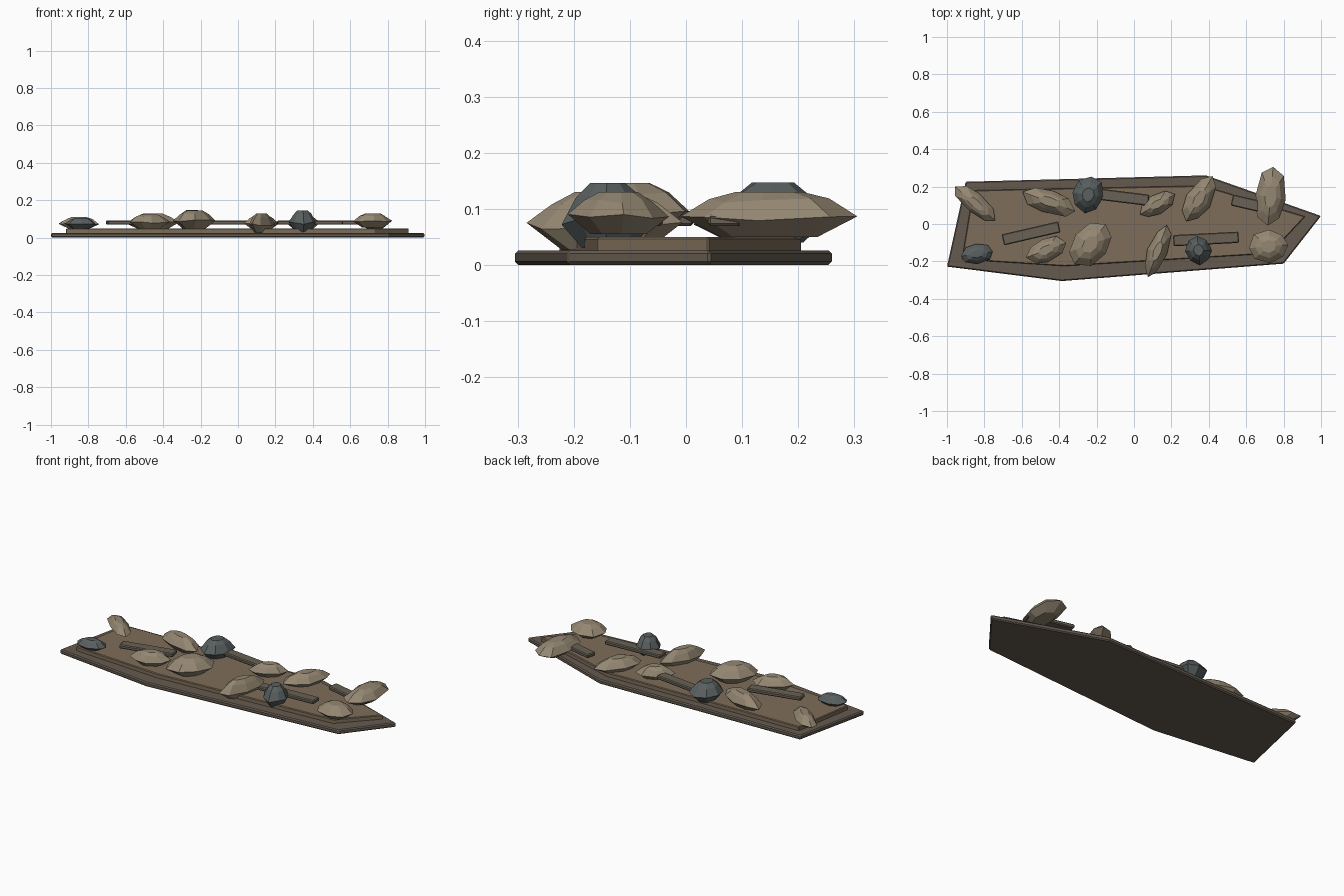
import bpy, bmesh, random
from math import cos, sin, tau, radians
from mathutils import Matrix

if "Cube" in bpy.data.objects:
    bpy.data.objects.remove(bpy.data.objects["Cube"])

random.seed(5)


def mat(name, rgb):
    m = bpy.data.materials.new(name)
    m.diffuse_color = (*rgb, 1)
    m.use_nodes = True
    m.node_tree.nodes["Principled BSDF"].inputs["Base Color"].default_value = m.diffuse_color
    return m


RIM = mat("rim_earth", (0.13, 0.105, 0.08))
SOIL = mat("soil", (0.21, 0.155, 0.10))
TAN = mat("tan_stone", (0.30, 0.245, 0.17))
DARK = mat("dark_stone", (0.10, 0.115, 0.115))
WOOD = mat("weathered_plank", (0.14, 0.12, 0.09))


def finish(name, bm, material, bevel=0):
    bmesh.ops.recalc_face_normals(bm, faces=bm.faces)
    me = bpy.data.meshes.new(name)
    bm.to_mesh(me)
    bm.free()
    me.materials.append(material)
    ob = bpy.data.objects.new(name, me)
    bpy.context.collection.objects.link(ob)
    if bevel:
        b = ob.modifiers.new("bevel", 'BEVEL')
        b.width, b.segments = bevel, 1
    return ob


def loft(bm, rings):
    vs = [[bm.verts.new(p) for p in r] for r in rings]
    n = len(vs[0])
    for a, b in zip(vs, vs[1:]):
        for i in range(n):
            j = (i + 1) % n
            bm.faces.new((a[i], a[j], b[j], b[i]))
    bm.faces.new(vs[0][::-1])
    bm.faces.new(vs[-1])


def slab(name, outline, z0, z1, material, bevel):
    bm = bmesh.new()
    loft(bm, [[(x, y, z) for x, y in outline] for z in (z0, z1)])
    return finish(name, bm, material, bevel)


def rock(name, x, y, length, width, angle, z0, z1, material):
    # stacked irregular eight-sided rings, widest below the middle
    n = 8
    jit = [random.uniform(0.9, 1.04) for _ in range(n)]
    jit[0] = jit[4] = 1
    off = [random.uniform(-0.12, 0.12) for _ in range(n)]
    off[0] = off[4] = 0
    rings = []
    for s, h in ((0.55, 0), (1, 0.42), (0.68, 0.8), (0.38, 1)):
        ring = []
        for i in range(n):
            a = tau * i / n + off[i]
            wob = random.uniform(-0.06, 0.06) if 0 < h < 1 else 0
            ring.append((s * jit[i] * length * cos(a), s * jit[i] * width * sin(a),
                         z0 + (z1 - z0) * (h + wob)))
        rings.append(ring)
    bm = bmesh.new()
    loft(bm, rings)
    ob = finish(name, bm, material)
    ob.location = (x, y, 0)
    ob.rotation_euler.z = radians(angle)


def plank(name, x, y, length, angle):
    bm = bmesh.new()
    bmesh.ops.create_cube(bm, size=1, matrix=Matrix.Diagonal((length, 0.06, 0.022, 1)))
    ob = finish(name, bm, WOOD, 0.005)
    ob.location = (x, y, 0.08)
    ob.rotation_euler.z = radians(angle)


# ground slabs
slab("ground_rim", [(-1, -0.228), (-0.385, -0.305), (0.80, -0.212), (1, 0.043),
                    (0.385, 0.26), (-0.90, 0.226)], 0, 0.026, RIM, 0.006)
slab("soil_bed", [(-0.92, -0.19), (-0.37, -0.225), (0.73, -0.158), (0.915, 0.04),
                  (0.37, 0.205), (-0.86, 0.18)], 0.02, 0.05, SOIL, 0.004)

# rocks: x, y, half length, half width, angle, bottom, top, material
ROCKS = [
    (-0.85, 0.11, 0.14, 0.055, -40, 0.05, 0.11, TAN),
    (-0.84, -0.16, 0.085, 0.055, 8, 0.05, 0.105, DARK),
    (-0.455, 0.12, 0.15, 0.068, -20, 0.045, 0.128, TAN),
    (-0.47, -0.14, 0.115, 0.066, 20, 0.05, 0.125, TAN),
    (-0.245, 0.155, 0.10, 0.088, 80, 0.04, 0.147, DARK),
    (-0.235, -0.108, 0.135, 0.098, 52, 0.05, 0.146, TAN),
    (0.125, 0.105, 0.108, 0.055, 30, 0.045, 0.12, TAN),
    (0.125, -0.145, 0.148, 0.055, 70, 0.027, 0.13, TAN),
    (0.35, 0.135, 0.14, 0.068, 60, 0.045, 0.12, TAN),
    (0.345, -0.14, 0.082, 0.072, 95, 0.03, 0.146, DARK),
    (0.73, 0.148, 0.158, 0.088, 85, 0.05, 0.13, TAN),
    (0.72, -0.12, 0.105, 0.095, 5, 0.055, 0.13, TAN),
]
for i, r in enumerate(ROCKS):
    rock(f"rock_{i + 1}", *r)

# loose planks
for i, p in enumerate([(-0.55, -0.05, 0.31, 13), (-0.07, 0.145, 0.30, -7),
                       (0.385, -0.08, 0.35, 3), (0.655, 0.098, 0.27, -13)]):
    plank(f"plank_{i + 1}", *p)
